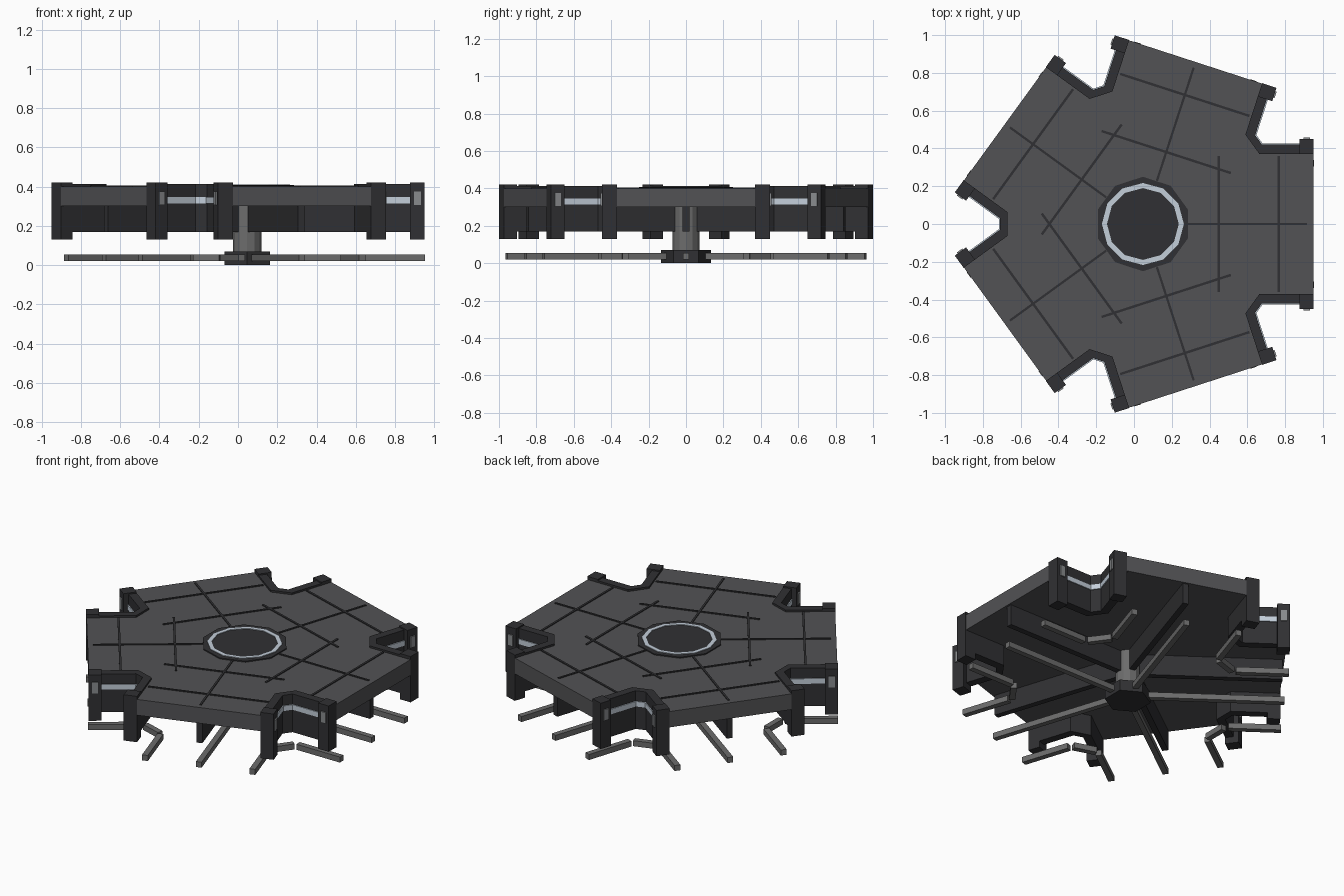
import bpy, bmesh, math
from mathutils import Matrix, Vector

if "Cube" in bpy.data.objects:
    bpy.data.objects.remove(bpy.data.objects["Cube"])

CX = 0.047                      # centre of the five-fold pattern
STEP = math.radians(72)
HALF = math.radians(36)


def material(name, rgb):
    m = bpy.data.materials.new(name)
    m.diffuse_color = (*rgb, 1)
    m.use_nodes = True
    m.node_tree.nodes["Principled BSDF"].inputs["Base Color"].default_value = m.diffuse_color
    return m


DECK = material("deck_grey", (0.085, 0.085, 0.09))
DARK = material("dark_trim", (0.03, 0.03, 0.033))
STEEL = material("steel", (0.15, 0.15, 0.15))
PANEL = material("panel_grey", (0.25, 0.26, 0.27))
LIGHT = material("light_strip", (0.55, 0.62, 0.7))


def finish(name, bm, mat):
    bmesh.ops.recalc_face_normals(bm, faces=bm.faces)
    bm.transform(Matrix.Translation((CX, 0, 0)))
    me = bpy.data.meshes.new(name)
    bm.to_mesh(me)
    bm.free()
    me.materials.append(mat)
    ob = bpy.data.objects.new(name, me)
    bpy.context.collection.objects.link(ob)
    return ob


def prism(bm, pts, z0, z1):
    lo = [bm.verts.new((x, y, z0)) for x, y in pts]
    hi = [bm.verts.new((x, y, z1)) for x, y in pts]
    bm.faces.new(lo[::-1])
    bm.faces.new(hi)
    n = len(pts)
    for i in range(n):
        j = (i + 1) % n
        bm.faces.new((lo[i], lo[j], hi[j], hi[i]))


def rot(p, a):
    return (p[0] * math.cos(a) - p[1] * math.sin(a),
            p[0] * math.sin(a) + p[1] * math.cos(a))


def five(name, shapes, z0, z1, mat):
    """Repeat flat outlines around the five arms and extrude them."""
    bm = bmesh.new()
    for k in range(5):
        for pts in shapes:
            prism(bm, [rot(p, k * STEP) for p in pts], z0, z1)
    return finish(name, bm, mat)


def rect(x0, x1, y0, y1):
    return [(x0, y0), (x1, y0), (x1, y1), (x0, y1)]


def both(pts):
    return [pts, [(x, -y) for x, y in pts]]


def corner(y, r):
    """Point where a notch side (distance y from arm axis) meets its back (distance r)."""
    h = (r * math.sin(HALF) - y) / math.cos(HALF)
    return rot((r, -h), HALF)


def mirror_notch(p):
    x, y = rot(p, -HALF)
    return rot((x, -y), HALF)


def notch_band(y_in, y_out, r_in, r_out, x_end):
    """Bent strip following a notch, outline in plan."""
    a = [(x_end, y_in), corner(y_in, r_in)]
    b = [(x_end, y_out), corner(y_out, r_out)]
    a += [mirror_notch(p) for p in a[::-1]]
    b += [mirror_notch(p) for p in b[::-1]]
    return a + b[::-1]


def disc(name, n, r, z0, z1, mat, hole=0):
    bm = bmesh.new()
    ring = [(math.sin(2 * math.pi * i / n), math.cos(2 * math.pi * i / n)) for i in range(n)]
    if not hole:
        prism(bm, [(x * r, y * r) for x, y in ring], z0, z1)
    else:
        for i in range(n):
            a, b = ring[i], ring[(i + 1) % n]
            v = [bm.verts.new((p[0] * s, p[1] * s, z))
                 for z in (z0, z1) for p, s in ((a, hole), (a, r), (b, r), (b, hole))]
            bm.faces.new(v[4:])
            bm.faces.new((v[1], v[2], v[6], v[5]))
            bm.faces.new((v[0], v[3], v[7], v[4]))
        bmesh.ops.remove_doubles(bm, verts=bm.verts, dist=1e-5)
    return finish(name, bm, mat)


# main deck: five arms separated by notches
outline = []
for k in range(5):
    c = corner(0.395, 0.737)
    outline += [rot(p, k * STEP) for p in
                ((0.902, -0.395), (0.902, 0.395), c, mirror_notch(c))]
bm = bmesh.new()
prism(bm, outline, 0.30, 0.40)
finish("deck", bm, DECK)

# raised seams on the deck
five("deck_seams", [rect(0.24, 0.87, -0.006, 0.006),
                    rect(0.394, 0.407, -0.36, 0.36),
                    rect(0.712, 0.725, -0.36, 0.36)], 0.395, 0.405, DARK)

# notch walls with light strips
five("notch_walls", [notch_band(0.37, 0.42, 0.717, 0.757, 0.87)], 0.17, 0.412, DARK)
five("notch_lights", [notch_band(0.415, 0.426, 0.752, 0.763, 0.84)], 0.315, 0.347, LIGHT)

# corner posts with small panels
five("corner_posts", both(rect(0.83, 0.904, 0.37, 0.45)), 0.13, 0.42, DARK)
five("post_panels", both(rect(0.85, 0.885, 0.44, 0.457)), 0.305, 0.375, PANEL)

# ribs under the deck
five("under_ribs", [rect(0.03, 0.89, -0.018, 0.018)], 0.17, 0.302, DARK)

# centre pad on the deck
disc("centre_pad", 10, 0.25, 0.395, 0.407, DARK)
disc("centre_light_ring", 12, 0.217, 0.405, 0.411, LIGHT, hole=0.19)

# column and hexagonal foot
disc("column", 12, 0.072, 0.05, 0.302, STEEL)
disc("foot_hub", 6, 0.133, 0.0, 0.07, DARK)

# floor bars: spokes and bent guards following the notches
five("floor_spokes", [rect(0.09, 0.902, -0.017, 0.017)], 0.02, 0.055, STEEL)
five("floor_side_bars", both(rect(0.60, 0.905, 0.305, 0.34)), 0.02, 0.055, STEEL)
back = [rot(p, HALF) for p in rect(0.643, 0.678, -0.07, 0.07)]
five("floor_back_bars", [back], 0.02, 0.055, STEEL)
